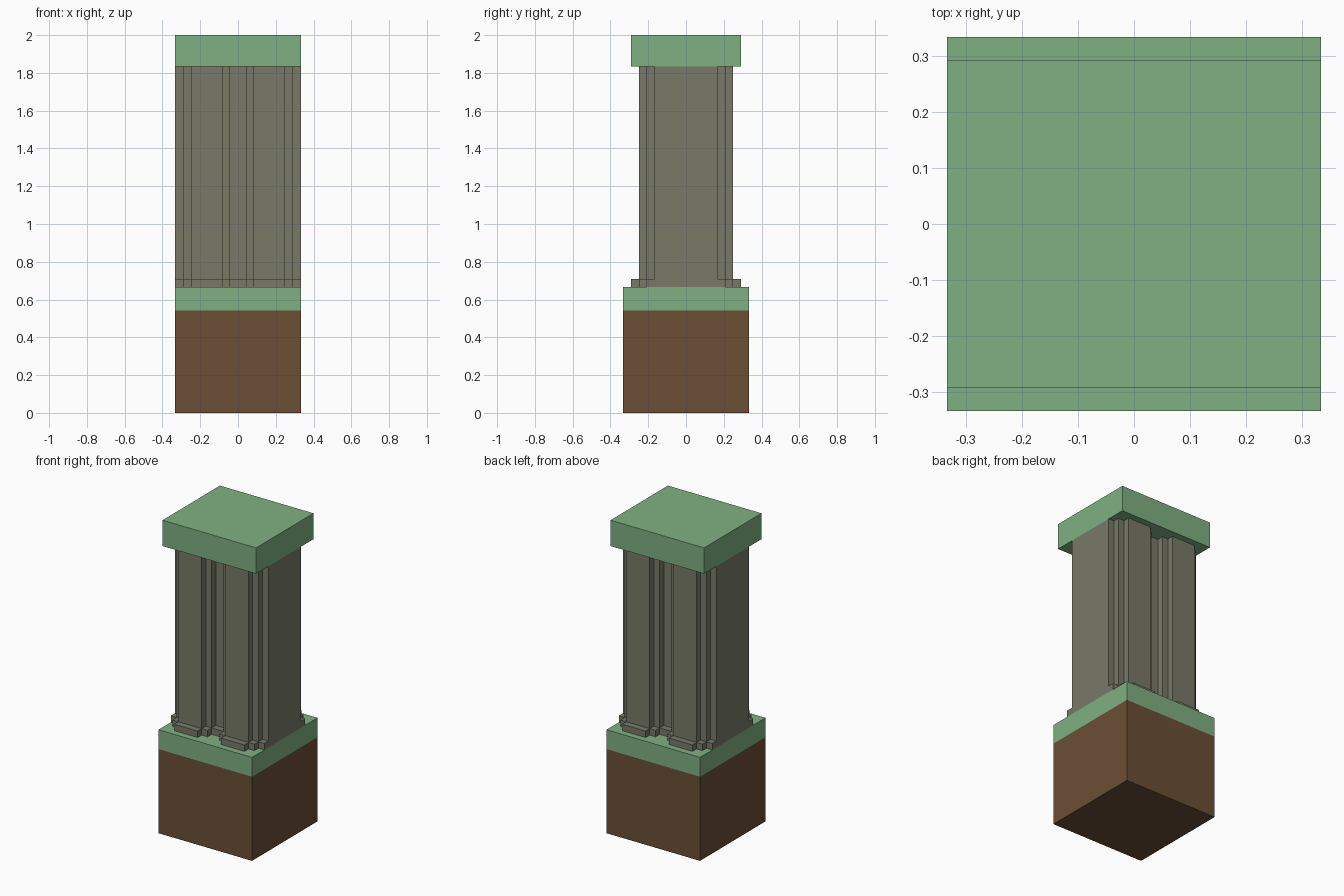
import bpy
import bmesh

U = 1 / 24  # module that every dimension is a multiple of

cube = bpy.data.objects.get("Cube")
if cube:
    bpy.data.objects.remove(cube, do_unlink=True)


def to_linear(c):
    c /= 255
    return c / 12.92 if c <= 0.04045 else ((c + 0.055) / 1.055) ** 2.4


def material(name, rgb):
    colour = [to_linear(c) for c in rgb] + [1]
    mat = bpy.data.materials.new(name)
    mat.use_nodes = True
    mat.diffuse_color = colour
    bsdf = mat.node_tree.nodes["Principled BSDF"]
    bsdf.inputs["Base Color"].default_value = colour
    bsdf.inputs["Roughness"].default_value = 0.9
    return mat


def prism(name, outline, bottom, top, mat):
    """Extrude a plan outline, given in modules, from bottom to top."""
    bm = bmesh.new()
    face = bm.faces.new([bm.verts.new((x * U, y * U, bottom * U)) for x, y in outline])
    grown = bmesh.ops.extrude_face_region(bm, geom=[face])["geom"]
    moved = [v for v in grown if isinstance(v, bmesh.types.BMVert)]
    bmesh.ops.translate(bm, verts=moved, vec=(0, 0, (top - bottom) * U))
    bmesh.ops.recalc_face_normals(bm, faces=bm.faces)
    mesh = bpy.data.meshes.new(name)
    bm.to_mesh(mesh)
    bm.free()
    mesh.materials.append(mat)
    obj = bpy.data.objects.new(name, mesh)
    bpy.context.collection.objects.link(obj)
    return obj


def rectangle(x, y):
    return [(-x, -y), (x, -y), (x, y), (-x, y)]


def stepped_outline(extra):
    """Two projecting panels per side, stepping back to the edges and middle."""
    steps = [(0, 1, 4), (1, 2, 5), (2, 6, 6), (6, 7, 5), (7, 8, 4)]
    half = []
    for start, end, depth in steps:
        half += [(start, depth + extra), (end, depth + extra)]
    half = half[1:]  # no corner on the centre line
    back = [(-x, y) for x, y in reversed(half)] + half
    return back + [(x, -y) for x, y in reversed(back)]


soil = material("soil brown", (107, 78, 53))
grass = material("grass green", (127, 177, 130))
stone = material("stone grey", (120, 122, 103))

# Ground block with its grassy layer
prism("soil_block", rectangle(8, 8), 0, 13, soil)
prism("grass_layer", rectangle(8, 8), 13, 16, grass)

# Fluted shaft on a low plinth of the same plan
prism("plinth", stepped_outline(1), 16, 17, stone)
prism("shaft", stepped_outline(0), 17, 44, stone)

# Green cap slab
prism("cap", rectangle(8, 7), 44, 48, grass)
